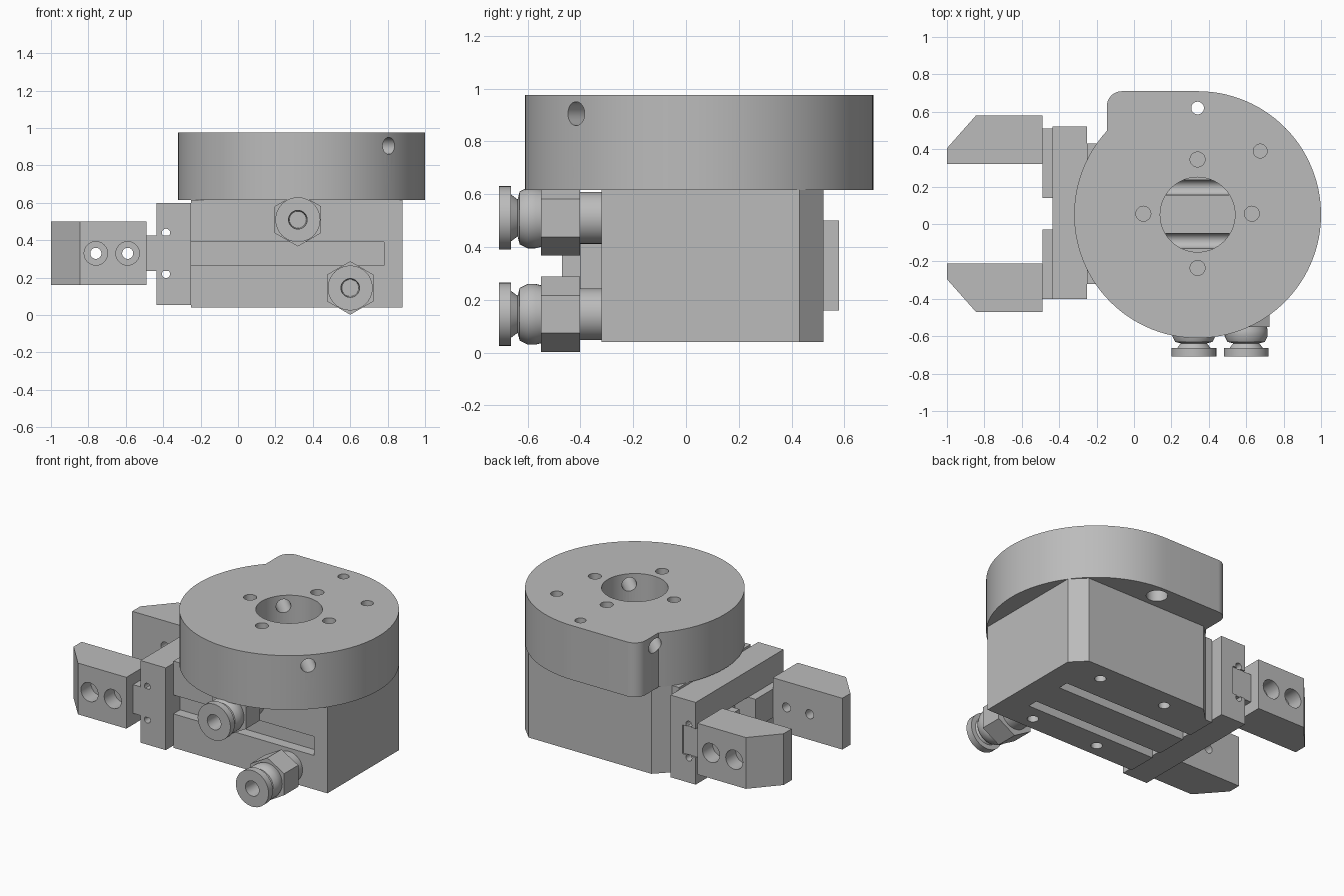
import bpy, bmesh
from math import sin, cos, pi, radians, asin, acos
from mathutils import Vector, Matrix

cube = bpy.data.objects.get("Cube")
if cube:
    bpy.data.objects.remove(cube)

metal = bpy.data.materials.new("plain_grey")
metal.use_nodes = True
metal.diffuse_color = (0.5, 0.5, 0.5, 1)
metal.node_tree.nodes["Principled BSDF"].inputs["Base Color"].default_value = (0.5, 0.5, 0.5, 1)


def finish(name, bm):
    bmesh.ops.recalc_face_normals(bm, faces=bm.faces)
    mesh = bpy.data.meshes.new(name)
    bm.to_mesh(mesh)
    bm.free()
    mesh.materials.append(metal)
    obj = bpy.data.objects.new(name, mesh)
    bpy.context.collection.objects.link(obj)
    return obj


def prism(name, pts, lo, hi, axis="z"):
    """Extrude an outline: (x, y) along z, or (x, z) along y."""
    bm = bmesh.new()
    place = (lambda u, v, w: (u, v, w)) if axis == "z" else (lambda u, v, w: (u, w, v))
    face = bm.faces.new([bm.verts.new(place(u, v, lo)) for u, v in pts])
    out = bmesh.ops.extrude_face_region(bm, geom=[face])
    verts = [g for g in out["geom"] if isinstance(g, bmesh.types.BMVert)]
    bmesh.ops.translate(bm, verts=verts, vec=Vector(place(0, 0, hi - lo)))
    return finish(name, bm)


def box(name, x, y, z):
    return prism(name, [(x[0], y[0]), (x[1], y[0]), (x[1], y[1]), (x[0], y[1])], *z)


def rod(name, a, b, r, sides=32, r2=None):
    """Cylinder or cone from point a to point b."""
    a, b = Vector(a), Vector(b)
    turn = (b - a).to_track_quat("Z", "Y").to_matrix().to_4x4()
    bm = bmesh.new()
    bmesh.ops.create_cone(bm, cap_ends=True, segments=sides, radius1=r,
                          radius2=r if r2 is None else r2, depth=(b - a).length,
                          matrix=Matrix.Translation((a + b) / 2) @ turn)
    return finish(name, bm)


def cut(obj, *cutters):
    """Subtract every cutter from the part, then discard the cutters."""
    bpy.context.view_layer.objects.active = obj
    for c in cutters:
        c.hide_render = True
        mod = obj.modifiers.new("cut", "BOOLEAN")
        mod.operation, mod.solver, mod.object = "DIFFERENCE", "EXACT", c
        bpy.ops.object.modifier_apply(modifier=mod.name)
        bpy.data.objects.remove(c)


def arc(cx, cy, r, start, end, n):
    return [(cx + r * cos(start + (end - start) * i / n),
             cy + r * sin(start + (end - start) * i / n)) for i in range(n + 1)]


# Round mounting flange with a rounded tab
CX, CY, R = 0.34, 0.05, 0.66
TAB = -0.145
meet = 2 * pi - acos((TAB - CX) / R)   # circle angle measured the long way round
outline = arc(CX, CY, R, pi / 2, -(2 * pi - acos((TAB - CX) / R)), 96)
outline += arc(TAB + 0.08, CY + R - 0.08, 0.08, pi, pi / 2, 10)
flange = prism("flange", outline, 0.615, 0.975)
diag = Vector((cos(pi / 4), -sin(pi / 4), 0))
mid = Vector((CX, CY, 0.905))
cut(flange,
    rod("bore", (CX, CY, 0.5), (CX, CY, 1.1), 0.2, 64),
    rod("cross_hole", mid - diag, mid + diag, 0.045),
    rod("tab_hole", (CX, 0.62, 0.5), (CX, 0.62, 1.1), 0.034),
    rod("tab_counterbore", (CX, 0.62, 0.5), (CX, 0.62, 0.75), 0.065),
    rod("pin_hole", (0.675, 0.39, 0.85), (0.675, 0.39, 1.1), 0.037),
    *[rod("bolt_hole", (CX + 0.29 * cos(k * pi / 2), 0.055 + 0.29 * sin(k * pi / 2), 0.8),
          (CX + 0.29 * cos(k * pi / 2), 0.055 + 0.29 * sin(k * pi / 2), 1.1), 0.04)
      for k in range(4)])

# Main body block with chamfered rear corners
body = prism("body", [(-0.25, -0.32), (0.88, -0.32), (0.88, 0.43), (0.79, 0.52),
                      (-0.11, 0.52), (-0.2, 0.43), (-0.25, 0.43)], 0.04, 0.615)
cut(body, box("front_channel", (-0.3, 0.78), (-0.4, -0.25), (0.265, 0.39)))
for y in (-0.09, 0.195):
    cut(body,
        rod("top_groove", (CX - 0.19, y, 0.615), (CX + 0.19, y, 0.615), 0.04),
        box("bottom_slot", (-0.3, 0.72), (y - 0.035, y + 0.035), (0, 0.12)))
for x, y in ((0.6, 0.4), (0.1, 0.4), (0.6, -0.23), (0.1, -0.23)):
    cut(body, rod("bottom_hole", (x, y, 0), (x, y, 0.12), 0.035))

# Cross rail that guides the jaws
rail = box("rail", (-0.435, -0.25), (-0.4, 0.52), (0.055, 0.6))
cut(rail, box("rail_channel", (-0.5, -0.34), (-0.6, 0.7), (0.235, 0.425)))
for z in (0.22, 0.44):
    cut(rail, rod("ball_track", (-0.385, -0.6, z), (-0.385, 0.7, z), 0.022, 16))

# Jaw carriers and fingers, mirrored about the jaw centre line
JY = 0.055
for name, s in (("rear", 1), ("front", -1)):
    def side(a, b):
        return sorted((JY + s * a, JY + s * b))
    box(name + "_carrier", (-0.49, -0.34), side(0.085, 0.455), (0.235, 0.425))
    pts = [(-0.49, 0.265), (-0.49, 0.525), (-0.845, 0.525), (-1.0, 0.35), (-1.0, 0.265)]
    finger = prism(name + "_finger", [(x, JY + s * y) for x, y in pts], 0.16, 0.5)
    for x in (-0.76, -0.59):
        cut(finger,
            rod("screw_hole", (x, JY + s * 0.2, 0.33), (x, JY + s * 0.6, 0.33), 0.03, 16),
            rod("screw_recess", (x, JY + s * 0.42, 0.33), (x, JY + s * 0.6, 0.33), 0.063, 24))


# Hose fittings: collar, hex nut, bulb, neck and push ring
def lathe(name, x, z, profile, sides=40):
    bm = bmesh.new()
    rings = [[bm.verts.new((x + r * cos(2 * pi * i / sides), y, z + r * sin(2 * pi * i / sides)))
              for i in range(sides)] for r, y in profile]
    for a, b in zip(rings, rings[1:]):
        for i in range(sides):
            j = (i + 1) % sides
            bm.faces.new((a[i], a[j], b[j], b[i]))
    bm.faces.new(rings[0])
    bm.faces.new(rings[-1])
    return finish(name, bm)


for name, x, z in (("upper", 0.32, 0.51), ("lower", 0.6, 0.145)):
    rod(name + "_collar", (x, -0.3, z), (x, -0.41, z), 0.098, 40)
    hexagon = [(x + 0.143 * sin(k * pi / 3), z + 0.143 * cos(k * pi / 3)) for k in range(6)]
    prism(name + "_hex_nut", hexagon, -0.55, -0.402, "y")
    lathe(name + "_push_fitting", x, z,
          [(0.105, -0.53), (0.115, -0.57), (0.115, -0.6), (0.1, -0.63), (0.07, -0.638),
           (0.088, -0.662), (0.12, -0.662), (0.12, -0.708), (0.05, -0.708), (0.045, -0.6)])

# Smooth shading with sharp edges kept
bpy.ops.object.select_all(action="DESELECT")
for o in bpy.context.scene.objects:
    if o.type == "MESH":
        o.select_set(True)
        bpy.context.view_layer.objects.active = o
bpy.ops.object.shade_smooth_by_angle(angle=radians(30))
